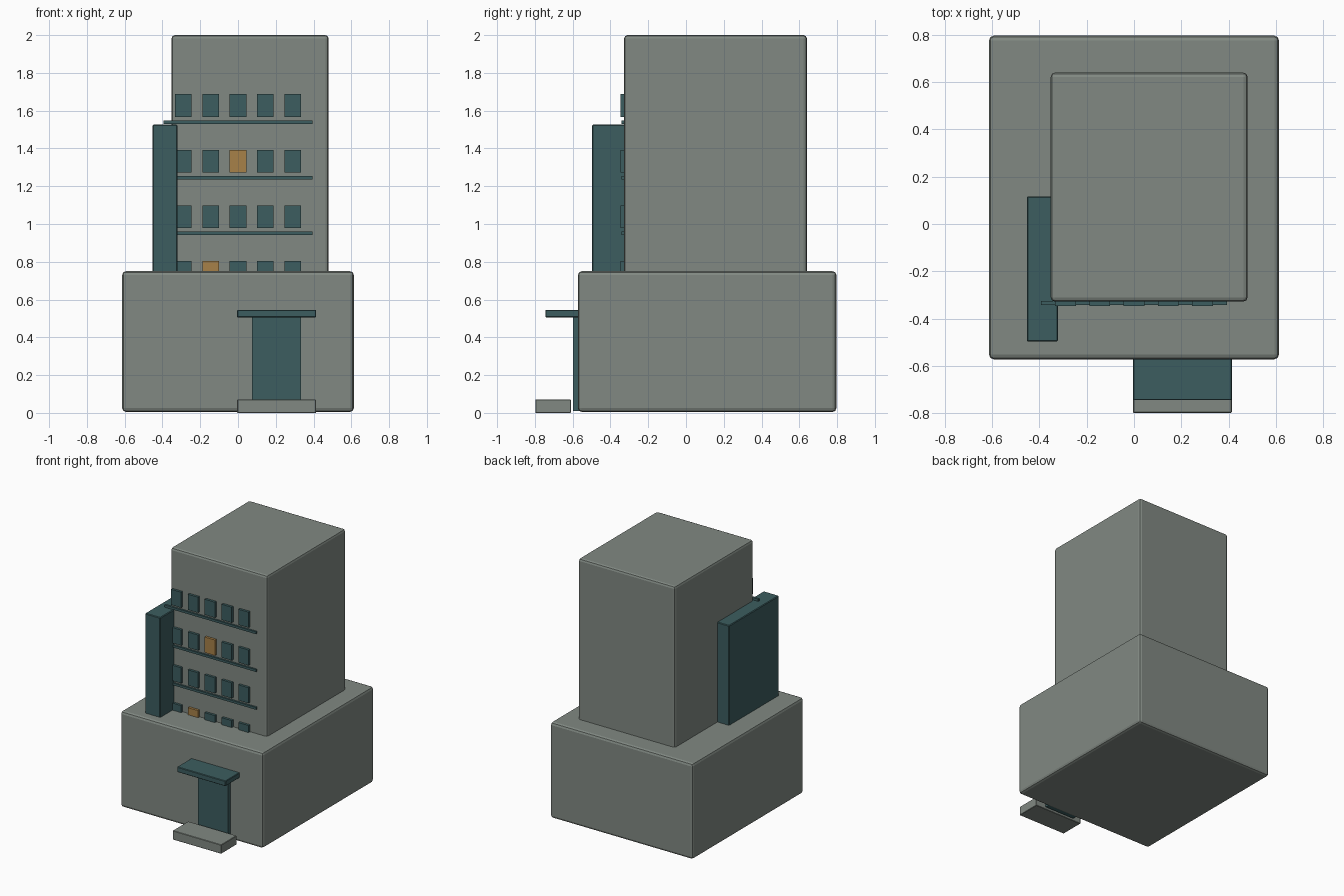
import bpy

if "Cube" in bpy.data.objects:
    bpy.data.objects.remove(bpy.data.objects["Cube"])


def material(name, rgb):
    m = bpy.data.materials.new(name)
    m.diffuse_color = (*rgb, 1)
    m.use_nodes = True
    m.node_tree.nodes["Principled BSDF"].inputs["Base Color"].default_value = m.diffuse_color
    return m


concrete = material("grey concrete", (0.22, 0.25, 0.225))
teal = material("dark teal", (0.045, 0.11, 0.115))
amber = material("lit amber", (0.39, 0.22, 0.065))


def box(name, x, y, z, mat, bevel=0.0, segments=2):
    """Box between (min, max) pairs on each axis, with optional rounded edges."""
    bpy.ops.mesh.primitive_cube_add(size=1)
    ob = bpy.context.object
    ob.name = name
    ob.location = [(a + b) / 2 for a, b in (x, y, z)]
    ob.scale = [b - a for a, b in (x, y, z)]
    bpy.ops.object.transform_apply(location=False, rotation=False, scale=True)
    ob.data.materials.append(mat)
    if bevel:
        mod = ob.modifiers.new("rounded edges", "BEVEL")
        mod.width = bevel
        mod.segments = segments
    return ob


# Main masses
box("podium", (-0.613, 0.613), (-0.572, 0.796), (0.005, 0.75), concrete, 0.02)
box("tower", (-0.352, 0.48), (-0.328, 0.64), (0.70, 2.0), concrete, 0.018)

# Vertical slab on the left front corner
box("side_fin", (-0.453, -0.321), (-0.497, 0.117), (0.70, 1.526), teal, 0.005, 1)

# Rows of windows, each above a thin ledge
lit = {(0, 1), (2, 2)}
for row in range(4):
    z = 0.684 + 0.294 * row
    if row:
        box(f"ledge_{row}", (-0.394, 0.394), (-0.342, -0.325),
            (z - 0.036, z - 0.018), teal)
    for col in range(5):
        x = 0.145 * (col - 2)
        box(f"window_{row}_{col}", (x - 0.044, x + 0.044), (-0.347, -0.32),
            (z, z + 0.121), amber if (row, col) in lit else teal)

# Entrance
box("door", (0.074, 0.334), (-0.598, -0.56), (0.01, 0.52), teal)
box("door_canopy", (-0.004, 0.414), (-0.745, -0.565), (0.505, 0.546), teal, 0.004, 1)
box("front_step", (-0.004, 0.414), (-0.798, -0.608), (0.0, 0.07), concrete, 0.003, 1)
